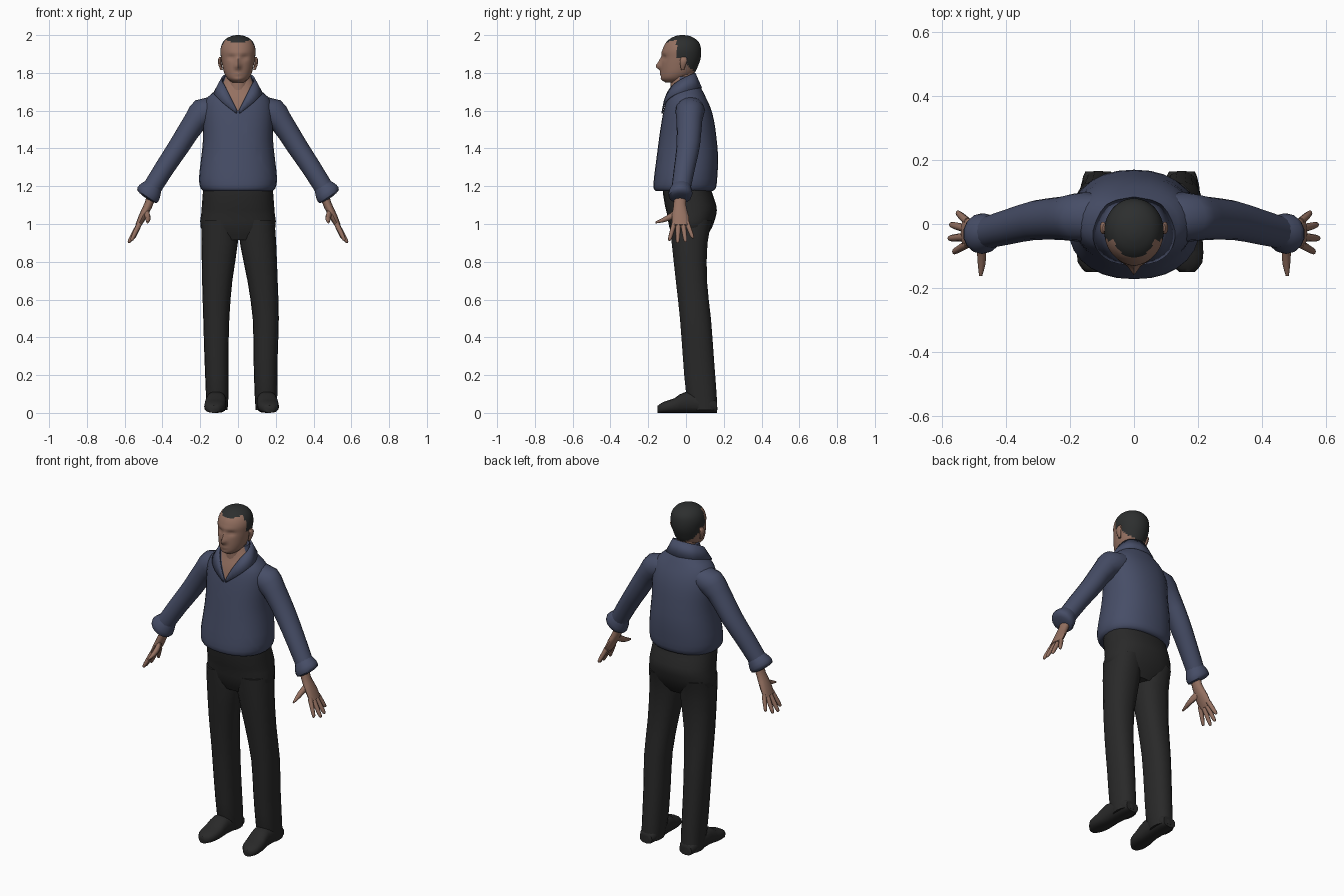
import bpy, bmesh, math
from mathutils import Vector

default = bpy.data.objects.get("Cube")
if default:
    bpy.data.objects.remove(default, do_unlink=True)


def material(name, rgb):
    mat = bpy.data.materials.new(name)
    mat.use_nodes = True
    colour = (*rgb, 1)
    mat.diffuse_color = colour
    bsdf = mat.node_tree.nodes["Principled BSDF"]
    bsdf.inputs["Base Color"].default_value = colour
    bsdf.inputs["Roughness"].default_value = 0.9
    return mat


skin = material("skin", (0.30, 0.165, 0.12))
cloth = material("blue shirt", (0.062, 0.075, 0.135))
black = material("black trousers", (0.022, 0.022, 0.022))
hair = material("dark hair", (0.026, 0.028, 0.028))

X, Y, Z = Vector((1, 0, 0)), Vector((0, 1, 0)), Vector((0, 0, 1))
ARM_OUT = Vector((0.83, 0, 0.555))   # across the arm, pointing up and out


def finish(name, bm, mats, mirror=False, angle=50):
    bmesh.ops.recalc_face_normals(bm, faces=bm.faces)
    mesh = bpy.data.meshes.new(name)
    for face in bm.faces:
        face.smooth = True
    bm.to_mesh(mesh)
    bm.free()
    for mat in mats:
        mesh.materials.append(mat)
    mesh.set_sharp_from_angle(angle=math.radians(angle))
    obj = bpy.data.objects.new(name, mesh)
    bpy.context.scene.collection.objects.link(obj)
    if mirror:
        obj.modifiers.new("other side", "MIRROR")
    return obj


def smooth_rings(rings, steps):
    """Catmull-Rom interpolation through the ring values."""
    result = []
    last = len(rings) - 1
    for i in range(last):
        quad = [rings[max(i - 1, 0)], rings[i], rings[i + 1], rings[min(i + 2, last)]]
        for s in range(steps):
            t = s / steps
            result.append([b + t / 2 * (c - a + t * (2*a - 5*b + 4*c - d + t * (3*(b - c) + d - a)))
                           for a, b, c, d in zip(*quad)])
    return result + [rings[-1]]


def loft(rings, u=X, v=Y, sides=20, steps=2, power=2.0):
    """Capped skin over rings of (x, y, z, half size on u, half size on v)."""
    bm = bmesh.new()
    loops = []
    for x, y, z, a, b in smooth_rings(rings, steps):
        loop = []
        for k in range(sides):
            ang = math.tau * k / sides
            c, s = math.cos(ang), math.sin(ang)
            c = math.copysign(abs(c) ** (2 / power), c)
            s = math.copysign(abs(s) ** (2 / power), s)
            loop.append(bm.verts.new(Vector((x, y, z)) + u * a * c + v * b * s))
        loops.append(loop)
    for low, high in zip(loops, loops[1:]):
        for k in range(sides):
            n = (k + 1) % sides
            bm.faces.new((low[k], low[n], high[n], high[k]))
    bm.faces.new(loops[0])
    bm.faces.new(loops[-1])
    return bm


def level(z, front, back, half, cx=0):
    """Horizontal ring from its front and back limits."""
    return (cx, (front + back) / 2, z, half, (back - front) / 2)


# Head: lofted, then nose, eye sockets, brow, mouth and chin pushed in or out
bm = loft([level(1.75, -.11, -.03, .03), level(1.77, -.13, .01, .056),
           level(1.80, -.133, .045, .073), level(1.84, -.132, .065, .083),
           level(1.88, -.128, .078, .09), level(1.92, -.125, .08, .093),
           level(1.955, -.11, .072, .084), level(1.98, -.086, .05, .064),
           level(1.995, -.055, .02, .034), level(2.0, -.03, -.01, .008)],
          sides=48, steps=4)
features = [(0, 1.835, .014, .018, -.028), (0, 1.865, .01, .02, -.012),
            (.036, 1.882, .018, .012, .011), (-.036, 1.882, .018, .012, .011),
            (0, 1.905, .05, .01, -.004), (0, 1.795, .02, .007, -.006),
            (0, 1.765, .025, .01, -.005)]
for vert in bm.verts:
    if vert.co.y < -.05:
        x, z = vert.co.x, vert.co.z
        for fx, fz, wx, wz, push in features:
            vert.co.y += push * math.exp(-((x - fx) / wx) ** 2 - ((z - fz) / wz) ** 2)


def hairline(y):
    if y < -.05:
        return 1.968 + (y + .08) * .3
    if y < -.005:
        return 1.875
    return 1.845 - min(y, .045)


for face in bm.faces:
    centre = face.calc_center_median()
    face.material_index = int(centre.z > hairline(centre.y))
finish("head", bm, [skin, hair])

# Ears
ear = loft([(.086, -.018, 1.815, .006, .008), (.094, -.016, 1.84, .009, .015),
            (.097, -.012, 1.868, .01, .02), (.092, -.012, 1.885, .006, .012)], sides=10)
finish("ears", ear, [skin], mirror=True)

# Neck
finish("neck", loft([level(1.66, -.085, .04, .06), level(1.74, -.082, .042, .059),
                     level(1.81, -.085, .045, .06)]), [skin])

# Shirt body, with the open neckline cut in as a V
bm = loft([level(1.175, -.16, .14, .182), level(1.19, -.172, .158, .198),
           level(1.24, -.17, .165, .207), level(1.35, -.156, .17, .195),
           level(1.45, -.143, .162, .185), level(1.55, -.128, .148, .187),
           level(1.62, -.114, .128, .182), level(1.67, -.099, .105, .162),
           level(1.71, -.082, .085, .115), level(1.75, -.07, .06, .084),
           level(1.78, -.06, .045, .07)], sides=28, power=2.25)
for side in (1, -1):
    front = [f for f in bm.faces if f.calc_center_median().y < 0]
    edges = {e for f in front for e in f.edges}
    verts = {v for f in front for v in f.verts}
    bmesh.ops.bisect_plane(bm, geom=front + list(edges) + list(verts), dist=1e-5,
                           plane_co=(0, 0, 1.595), plane_no=(side, 0, -.5))
for face in bm.faces:
    c = face.calc_center_median()
    face.material_index = int(c.y < -.03 and abs(c.x) < (c.z - 1.595) * .5)
finish("shirt_body", bm, [cloth, skin])

# Collar: a folded band running from the nape to the tip of the neckline
top_edge = [(0, .05, 1.80), (.06, .034, 1.795), (.09, -.02, 1.77),
            (.07, -.078, 1.73), (.038, -.112, 1.67), (.004, -.128, 1.60)]
low_edge = [(0, .085, 1.72), (.085, .062, 1.72), (.128, -.02, 1.70),
            (.115, -.083, 1.675), (.072, -.118, 1.635), (.008, -.13, 1.585)]
bm = bmesh.new()
pairs = [(bm.verts.new(a), bm.verts.new(b))
         for a, b in zip(smooth_rings(top_edge, 3), smooth_rings(low_edge, 3))]
for (a, b), (c, d) in zip(pairs, pairs[1:]):
    bm.faces.new((a, b, d, c))
collar = finish("collar", bm, [cloth], mirror=True)
thick = collar.modifiers.new("cloth thickness", "SOLIDIFY")
thick.thickness = .008

# Sleeves and turned-back cuffs
sleeve = loft([(.06, .02, 1.645, .06, .055), (.15, .022, 1.605, .078, .09),
               (.225, .018, 1.545, .068, .063), (.31, .012, 1.415, .062, .056),
               (.39, -.008, 1.295, .056, .052), (.465, -.028, 1.175, .05, .05)],
              u=Y, v=ARM_OUT, sides=16)
finish("sleeves", sleeve, [cloth], mirror=True)
cuff = loft([(.445, -.024, 1.205, .048, .048), (.468, -.029, 1.172, .062, .066),
             (.482, -.031, 1.145, .06, .064), (.484, -.032, 1.135, .03, .025)],
            u=Y, v=ARM_OUT, sides=14)
finish("cuffs", cuff, [cloth], mirror=True)

# Hands
palm = loft([(.455, -.03, 1.16, .033, .026), (.475, -.033, 1.10, .033, .023),
             (.505, -.03, 1.04, .045, .021), (.53, -.028, .99, .046, .015)],
            u=Y, v=ARM_OUT, sides=12)
finish("palms", palm, [skin], mirror=True)
fingers = {"index": (-.062, .565, -.088, .912), "middle": (-.04, .58, -.045, .90),
           "ring": (-.016, .575, -.002, .905), "little": (.006, .553, .036, .925)}
for name, (base_y, tx, ty, tz) in fingers.items():
    base, tip = Vector((.52, base_y, 1.005)), Vector((tx, ty, tz))
    rings = [(*base.lerp(tip, t), r, r) for t, r in ((0, .014), (.6, .012), (.93, .009), (1, .003))]
    finish(name + "_fingers", loft(rings, u=Y, v=ARM_OUT, sides=8), [skin], mirror=True)
thumb = loft([(.49, -.035, 1.07, .016, .025), (.478, -.08, 1.04, .015, .019),
              (.477, -.125, 1.02, .012, .012), (.48, -.162, 1.008, .005, .005)],
             u=X, v=Z, sides=8)
finish("thumbs", thumb, [skin], mirror=True)

# Trousers: hips, then one leg and shoe on each side
hips = loft([level(1.25, -.12, .12, .172), level(1.19, -.125, .13, .184),
             level(1.1, -.112, .16, .191), level(1.05, -.1, .16, .195),
             level(.98, -.088, .137, .197), level(.915, -.06, .095, .13)],
            sides=24, power=2.3)
finish("trouser_hips", hips, [black])

depths = [(1.02, -.088, .14), (.9, -.077, .115), (.7, -.055, .112), (.5, -.033, .133),
          (.3, -.018, .148), (.1, .0, .163), (.015, .03, .167)]
stances = {"left": (1, [.1, .106, .13, .147, .146, .148, .15]),
           "right": (-1, [.1, .097, .11, .115, .114, .11, .112])}
widths = [.093, .096, .08, .069, .064, .06, .056]
for name, (side, centres) in stances.items():
    rings = [level(z, f, b, w, side * cx) for (z, f, b), w, cx in zip(depths, widths, centres)]
    finish(name + "_trouser_leg", loft(rings, sides=18, power=2.3), [black])
    foot_x = centres[-1]
    shoe = [(side * (foot_x + turn), y, h, w, h) for y, turn, w, h in
            ((.165, 0, .04, .03), (.12, 0, .054, .045), (.0, .004, .053, .056),
             (-.06, .009, .057, .039), (-.12, .014, .05, .029), (-.15, .016, .024, .019))]
    finish(name + "_shoe", loft(shoe, u=X, v=Z, sides=16, power=2.6), [black])
